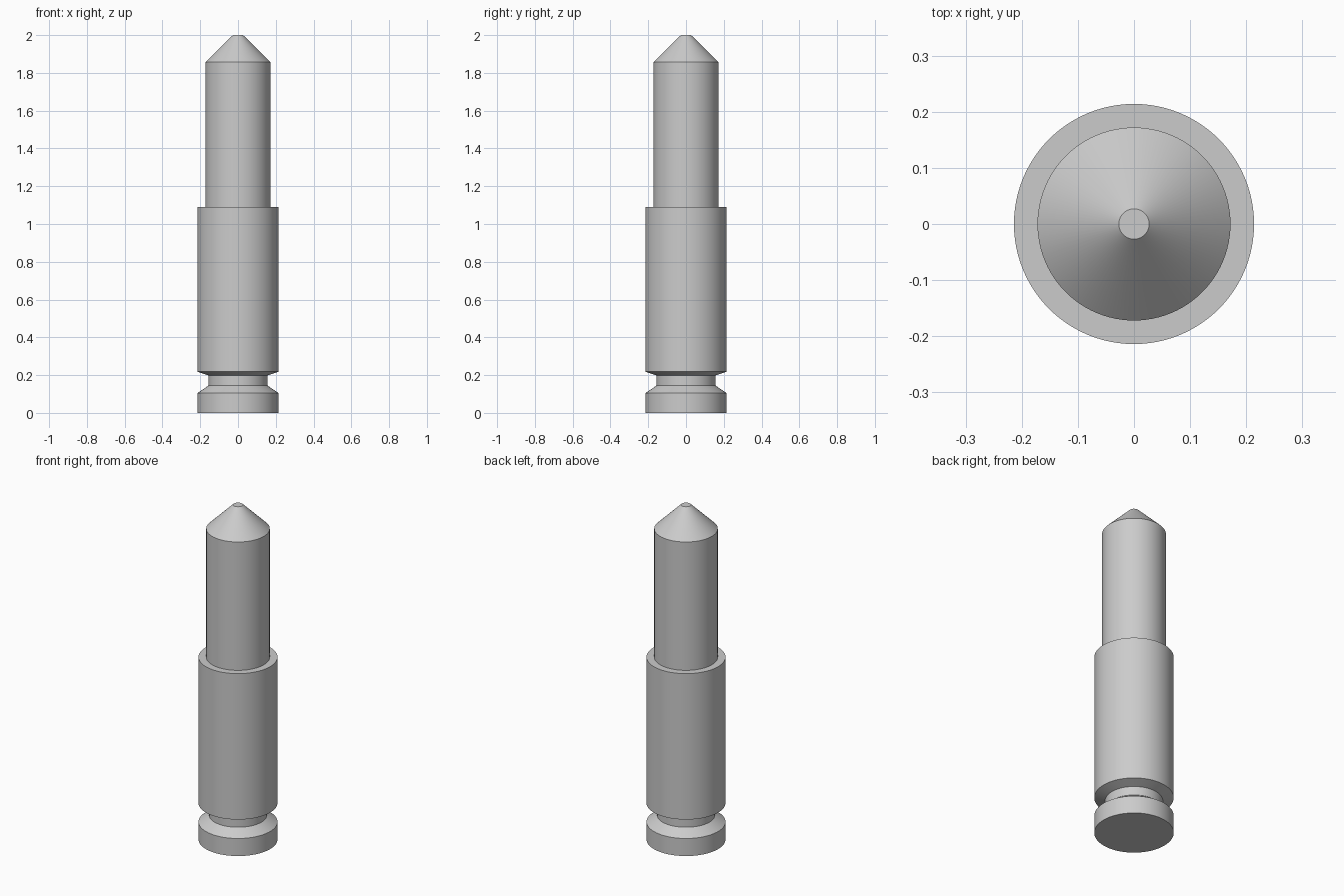
import bpy, bmesh, math

if "Cube" in bpy.data.objects:
    bpy.data.objects.remove(bpy.data.objects["Cube"])

SIDES = 96

# one flat steel grey
steel = bpy.data.materials.new("steel_grey")
steel.diffuse_color = (0.6, 0.6, 0.6, 1.0)
steel.use_nodes = True
steel.node_tree.nodes["Principled BSDF"].inputs["Base Color"].default_value = steel.diffuse_color

# turned outline (radius, height) from bottom to top
profile = [
    (0.214, 0.0), (0.214, 0.105),      # foot collar
    (0.156, 0.145), (0.156, 0.198),    # groove neck
    (0.214, 0.218), (0.214, 1.09),     # thick body
    (0.172, 1.09), (0.172, 1.857),     # slimmer shaft
    (0.027, 2.0),                      # blunt conical tip
]

bm = bmesh.new()
rings = []
for r, z in profile:
    rings.append([bm.verts.new((r * math.cos(2 * math.pi * i / SIDES),
                                r * math.sin(2 * math.pi * i / SIDES), z))
                  for i in range(SIDES)])

# walls between neighbouring rings
for low, high in zip(rings, rings[1:]):
    for i in range(SIDES):
        j = (i + 1) % SIDES
        bm.faces.new((low[i], low[j], high[j], high[i]))

# flat ends
bm.faces.new(rings[0][::-1])
bm.faces.new(rings[-1])

mesh = bpy.data.meshes.new("locating_pin")
bm.to_mesh(mesh)
bm.free()
mesh.materials.append(steel)
pin = bpy.data.objects.new("locating_pin", mesh)
bpy.context.collection.objects.link(pin)

# smooth round walls, crisp shoulders
bpy.context.view_layer.objects.active = pin
pin.select_set(True)
bpy.ops.object.shade_smooth_by_angle(angle=math.radians(30))
